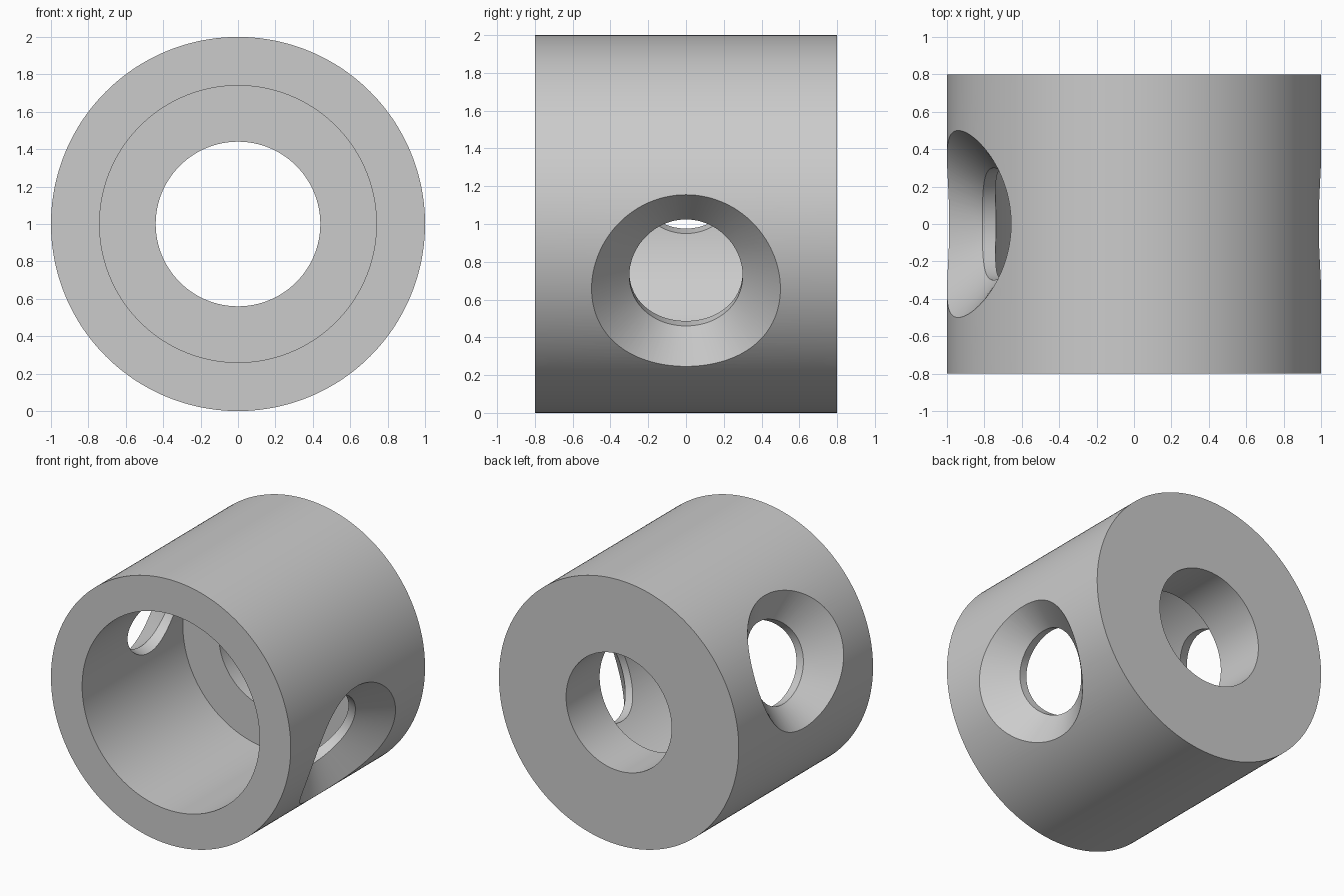
import bpy, bmesh, math
from mathutils import Vector, Matrix

cube = bpy.data.objects.get("Cube")
if cube:
    bpy.data.objects.remove(cube, do_unlink=True)

CENTRE = Vector((0, 0, 1))
HOLE_R, CHAMFER, TILT = 0.3, 0.2, math.radians(20)

grey = bpy.data.materials.new("plain grey")
grey.use_nodes = True
colour = (0.6, 0.6, 0.6, 1)
grey.diffuse_color = colour
grey.node_tree.nodes["Principled BSDF"].inputs["Base Color"].default_value = colour


def make_object(name, bm):
    bmesh.ops.recalc_face_normals(bm, faces=bm.faces)
    mesh = bpy.data.meshes.new(name)
    bm.to_mesh(mesh)
    bm.free()
    mesh.materials.append(grey)
    obj = bpy.data.objects.new(name, mesh)
    bpy.context.collection.objects.link(obj)
    return obj


def bridge(bm, a, b):
    n = len(a)
    for i in range(n):
        j = (i + 1) % n
        bm.faces.new((a[i], a[j], b[j], b[i]))


# Stepped sleeve: wide bore from the front, narrow bore through the back
def make_sleeve(n=240):
    profile = [(1, -0.8), (1, 0.8), (0.44, 0.8), (0.44, 0.4), (0.74, 0.4), (0.74, -0.8)]
    bm = bmesh.new()
    rings = []
    for r, y in profile:
        angles = [math.tau * i / n for i in range(n)]
        rings.append([bm.verts.new(CENTRE + Vector((r * math.cos(a), y, r * math.sin(a))))
                      for a in angles])
    for k, ring in enumerate(rings):
        bridge(bm, ring, rings[(k + 1) % len(rings)])
    return make_object("sleeve", bm)


# Cross hole whose chamfer has equal width along the hole and the curved wall
def make_cutter(name, angle, n=120):
    bm = bmesh.new()
    rings = [[], [], []]
    for i in range(n):
        t = math.tau * i / n
        y, h = HOLE_R * math.sin(t), HOLE_R * math.cos(t)
        wrap = math.asin(h)
        step = Vector((math.cos(t), math.sin(t) / math.cos(wrap))).normalized() * CHAMFER
        inner = Vector((math.cos(wrap) - CHAMFER, y, h))
        outer = Vector((math.cos(wrap + step.x), y + step.y, math.sin(wrap + step.x)))
        points = (Vector((0.3, y, h)), inner, outer + (outer - inner) * 0.4)
        for ring, p in zip(rings, points):
            ring.append(bm.verts.new(p))
    bridge(bm, rings[0], rings[1])
    bridge(bm, rings[1], rings[2])
    bm.faces.new(rings[0])
    tip = bm.verts.new((1.5, 0, 0))
    for i in range(n):
        bm.faces.new((rings[2][i], rings[2][(i + 1) % n], tip))
    bm.transform(Matrix.Translation(CENTRE) @ Matrix.Rotation(angle, 4, 'Y'))
    obj = make_object(name, bm)
    obj.hide_render = True
    return obj


sleeve = make_sleeve()
bpy.ops.object.select_all(action='DESELECT')
bpy.context.view_layer.objects.active = sleeve
sleeve.select_set(True)

# Drill both ends of the tilted cross hole
for name, angle in (("low_hole_cutter", TILT), ("high_hole_cutter", TILT + math.pi)):
    cutter = make_cutter(name, angle)
    mod = sleeve.modifiers.new(name, 'BOOLEAN')
    mod.operation = 'DIFFERENCE'
    mod.solver = 'EXACT'
    mod.object = cutter
    bpy.ops.object.modifier_apply(modifier=mod.name)
    bpy.data.objects.remove(cutter, do_unlink=True)

bpy.ops.object.shade_smooth_by_angle(angle=math.radians(20))
